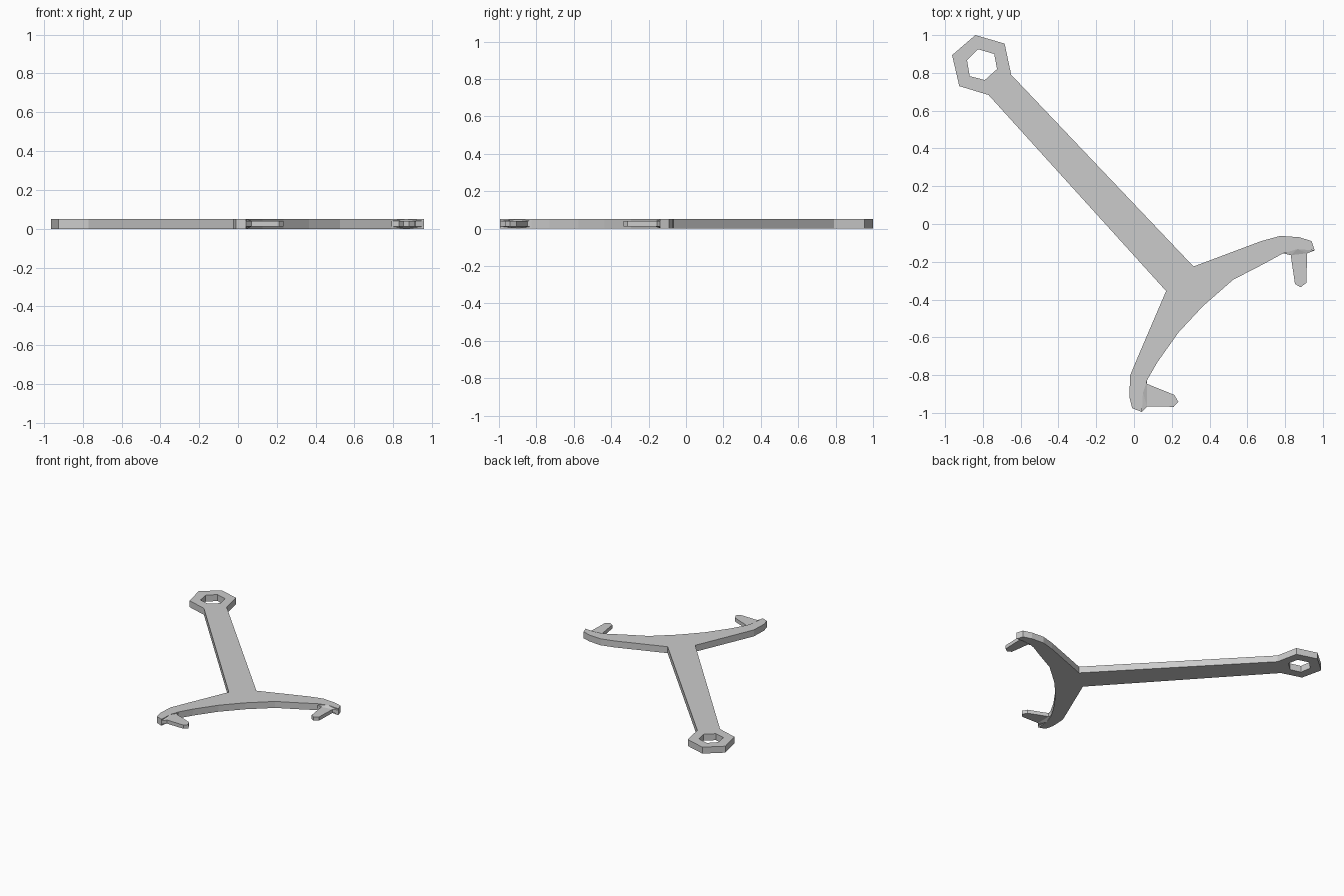
import bpy, bmesh

if "Cube" in bpy.data.objects:
    bpy.data.objects.remove(bpy.data.objects["Cube"])

THICK = 0.05
PIN_Z = (0.012, 0.04)

# Outline of handle, ring head and forked arms, clockwise
outline = [(-0.84, 1.0), (-0.685, 0.955), (-0.65, 0.79), (0.315, -0.225),
           (0.675, -0.09), (0.775, -0.063), (0.875, -0.07), (0.94, -0.09),
           (0.957, -0.14), (0.865, -0.133), (0.79, -0.155), (0.68, -0.215),
           (0.525, -0.295), (0.365, -0.435), (0.235, -0.575), (0.125, -0.73),
           (0.07, -0.825), (0.047, -0.895), (0.042, -0.995), (-0.01, -0.975),
           (-0.025, -0.915), (-0.02, -0.80), (0.02, -0.705), (0.17, -0.355),
           (-0.77, 0.683), (-0.925, 0.73), (-0.963, 0.894)]
hex_hole = [(-0.825, 0.925), (-0.74, 0.9), (-0.725, 0.82),
            (-0.79, 0.762), (-0.87, 0.783), (-0.884, 0.868)]


def plate(name, loops):
    cu = bpy.data.curves.new(name, 'CURVE')
    cu.dimensions = '2D'
    cu.fill_mode = 'BOTH'
    cu.extrude = THICK / 2
    for pts in loops:
        sp = cu.splines.new('POLY')
        sp.points.add(len(pts) - 1)
        for p, (x, y) in zip(sp.points, pts):
            p.co = (x, y, 0, 1)
        sp.use_cyclic_u = True
    ob = bpy.data.objects.new(name, cu)
    bpy.context.collection.objects.link(ob)
    ob.location.z = THICK / 2
    bpy.ops.object.select_all(action='DESELECT')
    ob.select_set(True)
    bpy.context.view_layer.objects.active = ob
    bpy.ops.object.convert(target='MESH')
    bpy.ops.object.shade_flat()


def hull(name, groups):
    """Convex solid from (points, z levels) groups."""
    bm = bmesh.new()
    for pts, levels in groups:
        for x, y in pts:
            for z in levels:
                bm.verts.new((x, y, z))
    bmesh.ops.convex_hull(bm, input=bm.verts[:])
    bmesh.ops.dissolve_limit(bm, angle_limit=0.01, verts=bm.verts[:], edges=bm.edges[:])
    bmesh.ops.recalc_face_normals(bm, faces=bm.faces[:])
    me = bpy.data.meshes.new(name)
    bm.to_mesh(me)
    bm.free()
    bpy.context.collection.objects.link(bpy.data.objects.new(name, me))


plate("wrench_body", [outline, hex_hole])

# Pins: arm-tip corners, recess point, pin root and tapered pin tip
tips = {
    "right": ([(0.79, -0.155), (0.957, -0.14)], (0.865, -0.133),
              [(0.83, -0.165), (0.917, -0.155)],
              [(0.852, -0.317), (0.882, -0.335), (0.912, -0.312)]),
    "lower": ([(0.07, -0.825), (0.042, -0.995)], (0.047, -0.895),
              [(0.066, -0.845), (0.07, -0.965)],
              [(0.214, -0.905), (0.235, -0.942), (0.21, -0.968)]),
}
for side, (corners, recess, root, tip) in tips.items():
    hull(side + "_pin_base", [([recess], (0, THICK)), (corners + root, PIN_Z)])
    hull(side + "_pin", [(root + tip, PIN_Z)])
